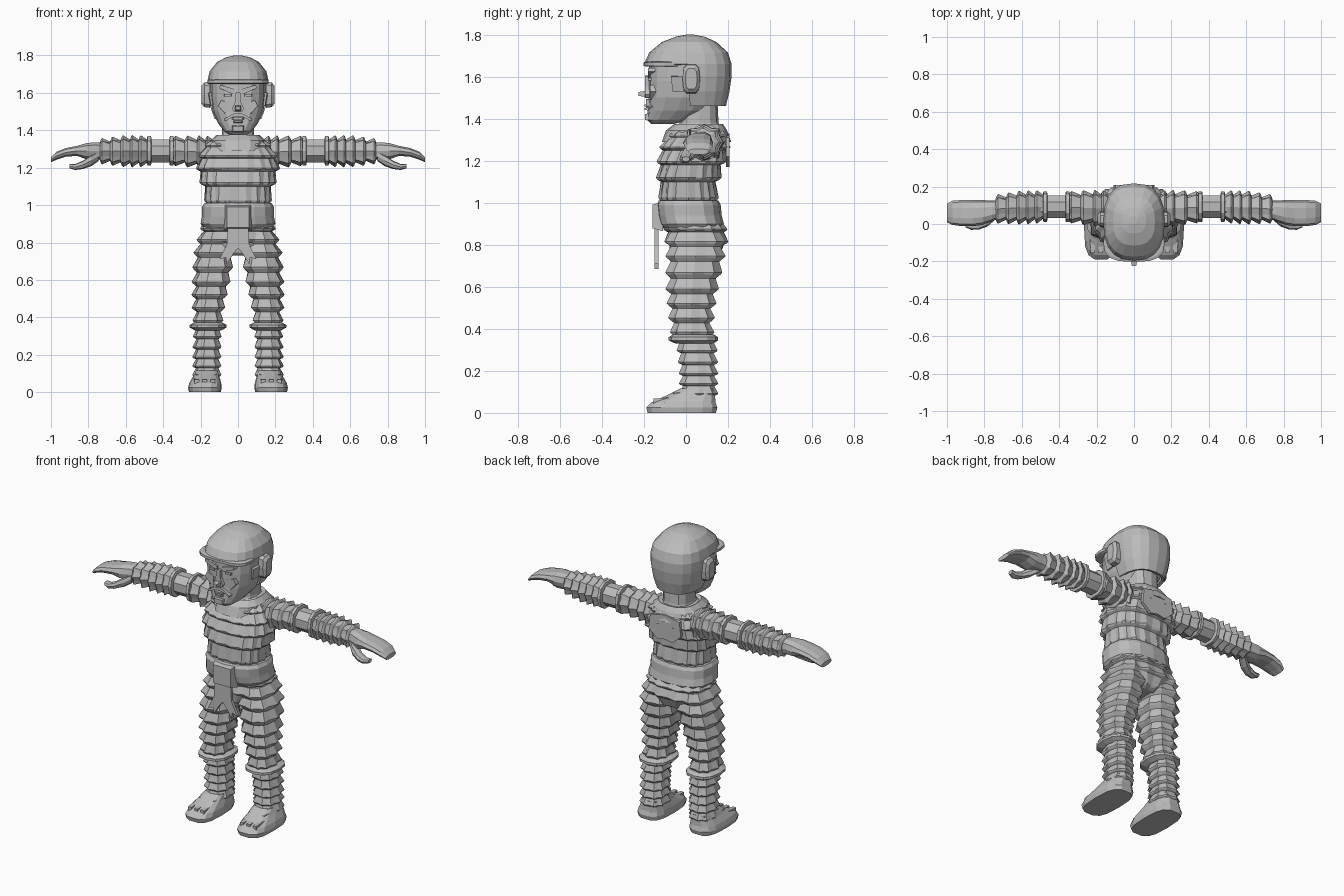
import bpy, bmesh, math
from mathutils import Vector

old = bpy.data.objects.get("Cube")
if old:
    bpy.data.objects.remove(old, do_unlink=True)

grey = bpy.data.materials.new("plain grey")
grey.use_nodes = True
grey.diffuse_color = (0.5, 0.5, 0.5, 1)
grey.node_tree.nodes["Principled BSDF"].inputs["Base Color"].default_value = (0.5, 0.5, 0.5, 1)


def finish(name, bm, mirror=False):
    bmesh.ops.recalc_face_normals(bm, faces=bm.faces)
    mesh = bpy.data.meshes.new(name)
    bm.to_mesh(mesh)
    bm.free()
    mesh.materials.append(grey)
    ob = bpy.data.objects.new(name, mesh)
    bpy.context.scene.collection.objects.link(ob)
    if mirror:
        ob.modifiers.new("mirror", 'MIRROR').use_mirror_merge = False
    return ob


def loft(name, stations, n, along='z', power=0.8, mirror=False, caps=True, bumps=None, turn=0.0):
    """Skin oval rings (x, y, z, half_u, half_v); bumps are outward shifts for odd/even points."""
    u, v = (Vector((1, 0, 0)), Vector((0, 1, 0))) if along == 'z' else (Vector((0, 1, 0)), Vector((0, 0, 1)))
    bm, rings = bmesh.new(), []
    for i, (x, y, z, a, b) in enumerate(stations):
        ring = []
        for k in range(n):
            ang = math.tau * k / n + turn
            c, s = math.cos(ang), math.sin(ang)
            d = bumps[i][k % 2] if bumps else 0
            ring.append(bm.verts.new(Vector((x, y, z))
                        + u * math.copysign(abs(c) ** power, c) * (a + d)
                        + v * math.copysign(abs(s) ** power, s) * (b + d)))
        rings.append(ring)
    for r, q in zip(rings, rings[1:]):
        for k in range(n):
            bm.faces.new((r[k], r[(k + 1) % n], q[(k + 1) % n], q[k]))
    if caps:
        bm.faces.new(rings[0])
        bm.faces.new(rings[-1])
    return finish(name, bm, mirror)


def body(rows):
    """Turn (z, half_width, front_y, back_y) rows into loft stations."""
    return [(0, (f + b) / 2, z, w, (b - f) / 2) for z, w, f, b in rows]


def scales(name, stations, tiers, count, height, peak=0.75, **kw):
    """Cover a lofted path with tiers of overlapping pointed scales."""
    def at(t):
        f = t * (len(stations) - 1)
        i = min(int(f), len(stations) - 2)
        return [p + (q - p) * (f - i) for p, q in zip(stations[i], stations[i + 1])]
    path, bumps = [], []
    for i in range(tiers):
        path += [at(i / tiers), at((i + peak) / tiers), at((i + peak + 0.12) / tiers)]
        bumps += [(-height, -height), (0, -height * 0.6), (-height * 0.25, -height * 0.7)]
    path.append(at(1))
    bumps.append((-height, -height))
    return loft(name, path, count * 2, bumps=bumps, **kw)


def block(name, centre, size, taper=1.0, mirror=False):
    """Box whose front (-y) face is scaled by taper."""
    bm = bmesh.new()
    bmesh.ops.create_cube(bm, size=1)
    for vert in bm.verts:
        k = taper if vert.co.y < 0 else 1
        vert.co = Vector((vert.co.x * size[0] * k, vert.co.y * size[1], vert.co.z * size[2] * k)) + Vector(centre)
    return finish(name, bm, mirror)


def plate(name, outline, y, thick, mirror=True):
    """Flat sheet from an x-z outline, given depth in y."""
    bm = bmesh.new()
    face = bm.faces.new([bm.verts.new((x, y, z)) for x, z in outline])
    out = bmesh.ops.extrude_face_region(bm, geom=[face])
    bmesh.ops.translate(bm, vec=(0, thick, 0), verts=[g for g in out["geom"] if isinstance(g, bmesh.types.BMVert)])
    return finish(name, bm, mirror)


# Torso, listed from the shoulders down so that scales overhang downwards
scales("scale_tunic", body([(1.37, .13, -.05, .19), (1.31, .2, -.11, .21), (1.25, .225, -.135, .215),
       (1.18, .225, -.145, .19), (1.1, .2, -.145, .165), (1.0, .175, -.13, .155)]), 5, 18, .025)
loft("neck", body([(1.33, .1, -.06, .17), (1.38, .085, -.03, .155), (1.48, .085, -.02, .15)]), 12)
loft("collar", [(0, .05, 1.29, .145, .165), (0, .05, 1.345, .145, .145), (0, .06, 1.375, .115, .115),
                (0, .06, 1.36, .09, .09)], 16)
plate("back_yoke", [(0, 1.33), (.1, 1.31), (.11, 1.22), (.05, 1.17), (0, 1.18)], .19, .018)
loft("belt", body([(1.01, .18, -.13, .155), (.99, .192, -.14, .165), (.94, .192, -.135, .17),
                   (.9, .2, -.125, .18), (.88, .185, -.11, .17)]), 16)
scales("hips", body([(.92, .195, -.115, .185), (.86, .205, -.11, .205), (.8, .2, -.105, .205),
       (.73, .1, -.07, .15)]), 3, 14, .025)
block("buckle_panel", (0, -.135, .935), (.15, .05, .14), .8)
plate("split_loincloth", [(0, .88), (.055, .88), (.06, .79), (.1, .71), (.065, .72), (.06, .685),
                          (.025, .74), (0, .77)], -.15, .018)

# Legs
scales("thigh_armour", [(.115, .045, .86, .095, .145), (.125, .045, .74, .115, .145), (.14, .03, .6, .108, .13),
       (.155, .025, .48, .095, .115), (.16, .03, .36, .082, .105)], 7, 9, .026, peak=.65, mirror=True)
loft("knee_cuff", [(.16, .035, .372, .075, .1), (.16, .035, .36, .098, .118), (.16, .035, .345, .098, .118),
                   (.16, .04, .33, .07, .09)], 12, mirror=True)
scales("shin_armour", [(.162, .05, .34, .078, .1), (.165, .06, .2, .08, .095), (.165, .06, .08, .08, .095)],
       5, 9, .02, mirror=True)
loft("boot", [(.177, -.02, 0, .085, .165), (.177, -.02, .025, .09, .172), (.175, -.012, .05, .085, .155),
              (.17, .025, .085, .07, .115), (.165, .055, .115, .062, .085)], 14, power=.65, mirror=True)
for i, x in enumerate((.135, .178, .221)):
    block("toe_strap_%d" % i, (x, -.105, .05), (.032, .1, .05), .7, mirror=True)
block("instep_strap", (.17, -.045, .075), (.12, .035, .045), .85, mirror=True)

# Arms
scales("shoulder_armour", [(.13, .08, 1.28, .1, .09), (.22, .085, 1.285, .098, .088),
       (.35, .09, 1.29, .085, .08)], 4, 8, .024, along='x', mirror=True)
loft("arm_sleeve", [(.32, .092, 1.29, .066, .066), (.5, .092, 1.29, .066, .066)], 8, along='x',
     mirror=True, turn=math.pi / 8, power=1)
for i, x in enumerate((.355, .475)):
    loft("arm_band_%d" % i, [(x + dx, .092, 1.29, r, r) for dx, r in ((-.012, .07), (-.009, .082), (.009, .082), (.012, .07))],
         10, along='x', mirror=True)
scales("forearm_armour", [(.485, .092, 1.288, .088, .085), (.6, .088, 1.288, .092, .087),
       (.74, .08, 1.288, .078, .068)], 5, 8, .024, along='x', mirror=True)

# Hands: mitten of curled fingers plus a hooked thumb
loft("hand", [(.7, .08, 1.285, .045, .045), (.76, .07, 1.29, .055, .048), (.81, .062, 1.288, .066, .045),
              (.86, .058, 1.29, .07, .028), (.92, .058, 1.282, .07, .024), (.97, .06, 1.264, .065, .022),
              (1.0, .06, 1.243, .05, .014)], 10, along='x', mirror=True)
loft("thumb", [(.745, .05, 1.262, .03, .026), (.785, .02, 1.238, .034, .03), (.83, 0, 1.215, .03, .022),
               (.87, -.005, 1.204, .026, .016), (.9, .0, 1.208, .018, .012)], 8, along='x', mirror=True)

# Head
loft("head", body([(1.375, .045, -.165, -.06), (1.395, .075, -.185, .02), (1.44, .108, -.182, .1),
                   (1.5, .135, -.178, .14), (1.58, .147, -.178, .17), (1.69, .147, -.175, .18)]), 16, power=.75)
plate("nose", [(0, 1.605), (.012, 1.6), (.016, 1.55), (.032, 1.515), (.022, 1.5), (0, 1.498)], -.195, .03)
block("nose_tip", (0, -.2, 1.518), (.042, .05, .034), .55)
plate("brow", [(.015, 1.6), (.03, 1.595), (.1, 1.625), (.095, 1.642), (.05, 1.63), (.015, 1.618)], -.182, .05)
plate("cheek", [(.045, 1.545), (.09, 1.56), (.105, 1.53), (.07, 1.49), (.045, 1.51)], -.172, .05)
block("eye", (.055, -.165, 1.588), (.046, .03, .016), .8, mirror=True)
plate("moustache", [(0, 1.494), (.03, 1.487), (.075, 1.46), (.07, 1.45), (.03, 1.47), (0, 1.475)], -.19, .05)
block("upper_lip", (0, -.183, 1.463), (.07, .03, .014), .7)
block("lower_lip", (0, -.182, 1.446), (.056, .03, .014), .7)
block("chin", (0, -.178, 1.408), (.075, .035, .04), .7)


def helmet():
    """Domed shell cut open around the face and jaw."""
    ob = loft("helmet", body([(1.46, .125, -.15, .19), (1.53, .15, -.18, .207), (1.6, .162, -.195, .217),
              (1.66, .164, -.2, .217), (1.715, .152, -.175, .2), (1.765, .112, -.115, .145),
              (1.79, .065, -.05, .09), (1.8, .02, 0, .04)]), 20, power=.78, caps=False)
    bm = bmesh.new()
    bm.from_mesh(ob.data)
    bm.faces.new([v for v in bm.verts if v.co.z > 1.799])
    gone = [f for f in bm.faces if f.calc_center_median().z < 1.65
            and f.calc_center_median().y < (-.03 if f.calc_center_median().z > 1.53 else .02)]
    bmesh.ops.delete(bm, geom=gone, context='FACES')
    bmesh.ops.recalc_face_normals(bm, faces=bm.faces)
    bm.to_mesh(ob.data)
    bm.free()
    shell = ob.modifiers.new("shell", 'SOLIDIFY')
    shell.thickness = .018


helmet()
loft("helmet_rim", body([(1.648, .155, -.19, .0), (1.652, .164, -.203, .0), (1.668, .164, -.203, .0),
                         (1.672, .155, -.19, .0)]), 16, power=.7)
loft("ear_guard", [(.15, .025, 1.59, .042, .072), (.18, .025, 1.59, .042, .068), (.195, .025, 1.59, .028, .05)],
     10, along='x', power=.6, mirror=True)
